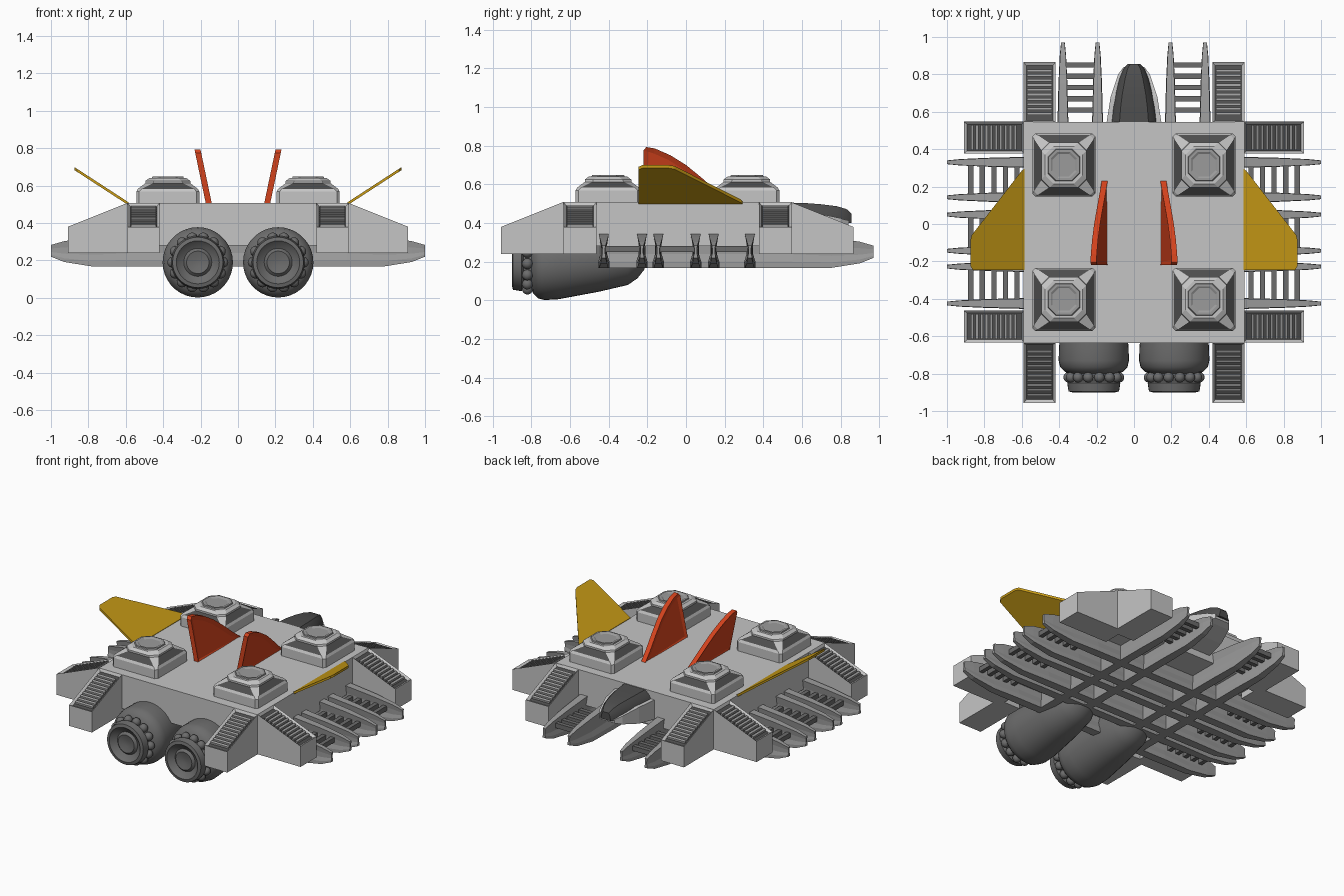
import bpy, bmesh, math
from mathutils import Matrix, Vector

if "Cube" in bpy.data.objects:
    bpy.data.objects.remove(bpy.data.objects["Cube"])


def material(name, rgb):
    m = bpy.data.materials.new(name)
    m.diffuse_color = (*rgb, 1)
    m.use_nodes = True
    m.node_tree.nodes["Principled BSDF"].inputs["Base Color"].default_value = m.diffuse_color
    return m


LIGHT = material("light grey", (0.56, 0.56, 0.56))
MID = material("mid grey", (0.33, 0.33, 0.33))
ENGINE = material("engine grey", (0.15, 0.15, 0.15))
DARK = material("dark grey", (0.075, 0.075, 0.075))
RED = material("red", (0.65, 0.055, 0.012))
YELLOW = material("yellow", (0.58, 0.33, 0.008))


def loft(bm, rings, mat=lambda seg, side: 0):
    """Skin a list of equal-length point rings and cap both ends."""
    vs = [[bm.verts.new(p) for p in r] for r in rings]
    n = len(rings[0])
    for s in range(len(vs) - 1):
        for i in range(n):
            j = (i + 1) % n
            f = bm.faces.new((vs[s][i], vs[s][j], vs[s + 1][j], vs[s + 1][i]))
            f.material_index = mat(s, i)
    a = bm.faces.new(vs[0][::-1])
    b = bm.faces.new(vs[-1])
    a.material_index, b.material_index = mat(0, 0), mat(len(vs) - 2, 0)
    bmesh.ops.recalc_face_normals(bm, faces=bm.faces)
    return a, b


def box(bm, x0, x1, y0, y1, z0, z1, mat=0):
    ring = lambda z: [(x0, y0, z), (x1, y0, z), (x1, y1, z), (x0, y1, z)]
    loft(bm, [ring(z0), ring(z1)], lambda s, i: mat)


def finish(name, bm, mats, matrix=None, smooth=None):
    if matrix:
        bm.transform(matrix)
    bmesh.ops.recalc_face_normals(bm, faces=bm.faces)
    me = bpy.data.meshes.new(name)
    bm.to_mesh(me)
    bm.free()
    for m in mats:
        me.materials.append(m)
    ob = bpy.data.objects.new(name, me)
    bpy.context.collection.objects.link(ob)
    if smooth:
        bpy.ops.object.select_all(action='DESELECT')
        ob.select_set(True)
        bpy.context.view_layer.objects.active = ob
        bpy.ops.object.shade_smooth_by_angle(angle=math.radians(smooth))
    return ob


def place(x, y, degrees):
    return Matrix.Translation((x, y, 0)) @ Matrix.Rotation(math.radians(degrees), 4, 'Z')


MIRROR = Matrix.Scale(-1, 4, (1, 0, 0))

# main hull
bm = bmesh.new()
box(bm, -0.59, 0.59, -0.637, 0.545, 0.28, 0.508)
finish("hull", bm, [LIGHT])


# wedge arms with slatted vents, built along local +x
def arm(matrix, length=0.32):
    bm = bmesh.new()
    prof = [(-0.05, 0.24), (length, 0.24), (length, 0.38), (0, 0.508), (-0.05, 0.508)]
    loft(bm, [[(u, w, z) for u, z in prof] for w in (-0.085, 0.085)])
    slope = [f for f in bm.faces if 0.5 < f.normal.z < 0.99]
    bmesh.ops.inset_individual(bm, faces=slope, thickness=0.02, depth=-0.014)
    for f in slope:
        f.material_index = 1
    for k in range(10):
        u = 0.045 + k * (length - 0.09) / 9
        z = 0.508 - 0.4 * u
        loft(bm, [[(u - 0.007, w, z - 0.022), (u + 0.007, w, z - 0.022),
                   (u + 0.007, w, z - 0.006), (u - 0.007, w, z)] for w in (-0.066, 0.066)],
             lambda s, i: 2)
    finish("vent_arm", bm, [LIGHT, DARK, MID], matrix)


for x in (-0.505, 0.505):
    arm(place(x, 0.545, 90))
    arm(place(x, -0.637, -90))
for y in (0.462, -0.548):
    arm(place(0.59, y, 0))
    arm(place(-0.59, y, 180))


# keel ribs with an hourglass section, built along local +x
def rib(name, matrix, tip, tail=None):
    ends = [(tip, 0.22, 0.283, 0.010), (tip - 0.07, 0.192, 0.303, 0.017),
            (tip - 0.22, 0.168, 0.325, 0.024), (tip - 0.42, 0.168, 0.345, 0.029)]
    back = [(tail, 0.168, 0.345, 0.029)] if tail else [(-u, a, b, w) for u, a, b, w in ends[::-1]]
    rings = []
    for u, a, b, w in ends + back:
        h = b - a
        half = [(w, a), (w, a + h * .18), (w * .6, a + h * .4), (w * .6, a + h * .7), (w * .9, b)]
        rings.append([(u, v, z) for v, z in half] + [(u, -v, z) for v, z in half[::-1]])
    bm = bmesh.new()
    loft(bm, rings)
    finish(name, bm, [MID], matrix)


CROSS = (-0.425, -0.228, -0.143, 0.05, 0.143, 0.33)
for y in CROSS:
    rib("cross_rib", place(0, y, 0), 1.0)
for x in (-0.38, -0.195, 0.195, 0.38):
    rib("long_rib", place(x, 0, 90), 0.97, -0.45)

# rungs between the ribs
bm = bmesh.new()
for k in range(5):
    for a, b in zip(CROSS[::2], CROSS[1::2]):
        for s in (-1, 1):
            x = s * (0.625 + 0.062 * k)
            box(bm, x - 0.014, x + 0.014, a, b, 0.25, 0.282)
    for s in (-1, 1):
        y = 0.61 + 0.06 * k
        x0, x1 = sorted((s * 0.195, s * 0.38))
        box(bm, x0, x1, y - 0.014, y + 0.014, 0.25, 0.282)
finish("ladder_rungs", bm, [ENGINE])


# turrets: stacked squares with cut corners
def octagon(h, c, z):
    q = [(h, -h + c), (h, h - c), (h - c, h), (-h + c, h),
         (-h, h - c), (-h, -h + c), (-h + c, -h), (h - c, -h)]
    return [(x, y, z) for x, y in q]


TURRET = [(.168, .015, .50), (.168, .015, .568), (.16, .02, .583), (.12, .04, .613),
          (.12, .045, .625), (.10, .045, .64), (.085, .04, .64), (.083, .042, .648),
          (.07, .036, .648), (.06, .032, .642)]


def turret_colour(seg, side):
    if seg == 2:
        return 0 if side % 2 else 1
    return 2 if seg >= 6 else 0


for x in (-0.375, 0.375):
    for y in (0.315, -0.403):
        bm = bmesh.new()
        loft(bm, [octagon(*t) for t in TURRET], turret_colour)
        finish("turret", bm, [LIGHT, DARK, MID], place(x, y, 0))

for side, flip in (("right", Matrix()), ("left", MIRROR)):
    # leaning red fin with recessed faces
    bm = bmesh.new()
    prof = [(-.22, .50), (-.22, .775), (-.205, .793), (-.16, .785), (-.08, .75),
            (.0, .70), (.08, .635), (.16, .565), (.24, .50)]
    caps = loft(bm, [[(0.155 + (z - 0.5) * 0.21 + d, y, z) for y, z in prof] for d in (-.016, .016)])
    bmesh.ops.inset_individual(bm, faces=list(caps), thickness=0.028, depth=-0.007)
    finish(side + "_fin", bm, [RED], flip)

    # thin yellow wing
    bm = bmesh.new()
    prof = [(.585, -.245), (.585, .295), (.60, .285), (.868, -.06), (.875, -.09),
            (.875, -.225), (.862, -.245)]
    loft(bm, [[(x, y, 0.495 + (x - .585) * .65 + d) for x, y in prof] for d in (0, .016)])
    finish(side + "_wing", bm, [YELLOW], flip)

    # engine: round sections along y whose centre rises towards the tail
    bm = bmesh.new()
    secs = [(-.875, .02, .19), (-.885, .06, .19), (-.87, .075, .19), (-.885, .10, .19),
            (-.90, .115, .19), (-.895, .135, .19), (-.85, .142, .19), (-.84, .125, .19),
            (-.80, .13, .19), (-.79, .155, .19), (-.765, .18, .19), (-.73, .188, .19),
            (-.66, .186, .192), (-.45, .165, .21), (-.30, .14, .22), (-.25, .115, .23),
            (-.215, .08, .24), (-.20, .03, .25)]
    N = 36
    loft(bm, [[(.215 + r * math.cos(i * math.tau / N), y, zc + r * math.sin(i * math.tau / N))
               for i in range(N)] for y, r, zc in secs])
    for i in range(14):
        a = i * math.tau / 14
        p = Vector((.215 + .135 * math.cos(a), -.82, .19 + .135 * math.sin(a)))
        bmesh.ops.create_uvsphere(bm, u_segments=12, v_segments=8, radius=.028,
                                  matrix=Matrix.Translation(p))
    finish(side + "_engine", bm, [ENGINE], flip, smooth=35)

# cockpit cradle
bm = bmesh.new()
loft(bm, [[(-w, y, z0), (w, y, z0), (w, y, z1), (-w, y, z1)] for y, w, z0, z1 in
          ((.52, .15, .32, .455), (.68, .125, .34, .45), (.80, .085, .37, .425), (.84, .055, .385, .41))])
finish("cockpit_cradle", bm, [LIGHT])

# dark canopy
bm = bmesh.new()
rings = []
for y, w, z0, z1 in ((.52, .135, .40, .506), (.62, .122, .40, .503), (.70, .105, .40, .497),
                     (.78, .08, .40, .487), (.83, .058, .40, .472), (.855, .035, .40, .45)):
    top = [(w * math.cos(a), z0 + (z1 - z0) * min(1, 1.25 * math.sin(a)))
           for a in [math.pi * k / 10 for k in range(11)]]
    rings.append([(x, y, z) for x, z in top])
loft(bm, rings)
finish("canopy", bm, [DARK], smooth=35)
